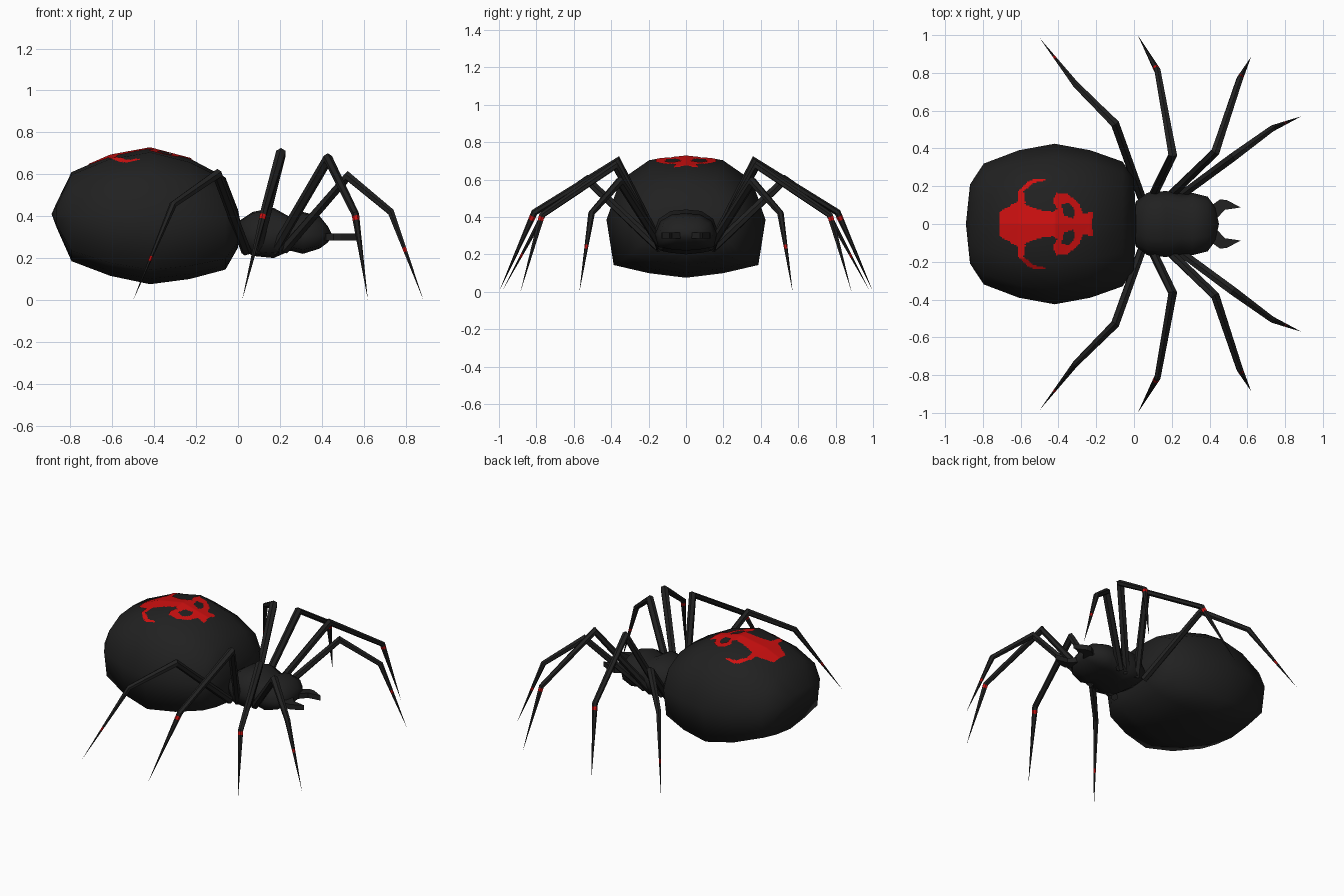
import bpy, bmesh
from math import cos, sin, pi
from mathutils import Vector
from mathutils.bvhtree import BVHTree

if "Cube" in bpy.data.objects:
    bpy.data.objects.remove(bpy.data.objects["Cube"])


def material(name, rgb):
    m = bpy.data.materials.new(name)
    m.diffuse_color = (*rgb, 1)
    m.use_nodes = True
    m.node_tree.nodes["Principled BSDF"].inputs["Base Color"].default_value = m.diffuse_color
    return m


BLACK = material("black shell", (0.015, 0.015, 0.015))
RED = material("red marking", (0.62, 0.005, 0.005))


def finish(bm, name, mats, smooth=False, recalc=True):
    if recalc:
        bmesh.ops.recalc_face_normals(bm, faces=bm.faces)
    for f in bm.faces:
        f.smooth = smooth
    me = bpy.data.meshes.new(name)
    bm.to_mesh(me)
    bm.free()
    for m in mats:
        me.materials.append(m)
    ob = bpy.data.objects.new(name, me)
    bpy.context.collection.objects.link(ob)
    return ob


def skin(bm, rings, start, end):
    """Bridge rings of points, closing each end to a single point."""
    vs = [[bm.verts.new(p) for p in r] for r in rings]
    n = len(vs[0])
    rows = []
    for a, b in zip(vs, vs[1:]):
        rows.append([bm.faces.new((a[i], a[(i + 1) % n], b[(i + 1) % n], b[i]))
                     for i in range(n)])
    for p, r in ((start, vs[0]), (end, vs[-1])):
        c = bm.verts.new(p)
        for i in range(n):
            bm.faces.new((c, r[i], r[(i + 1) % n]))
    return rows


# Half cross-section of the body: rounded above, boxy below
HALF = [(0, 1), (.46, .94), (.83, .62), (1, 0), (.91, -.78), (.47, -.92), (0, -1)]
PROFILE = HALF + [(-y, z) for y, z in HALF[-2:0:-1]]


def body(name, stations, start, end):
    """Stations are (x, half width, middle z, top z, bottom z)."""
    bm = bmesh.new()
    rings = [[(x, w * y, zc + z * ((zt - zc) if z > 0 else (zc - zb)))
              for y, z in PROFILE] for x, w, zc, zt, zb in stations]
    skin(bm, rings, start, end)
    return finish(bm, name, [BLACK], smooth=True)


# Abdomen
abdomen = body("abdomen", [
    (-.868, .21, .41, .46, .35), (-.795, .32, .41, .61, .185),
    (-.61, .39, .395, .69, .115), (-.42, .425, .385, .725, .075),
    (-.23, .39, .385, .675, .10), (-.06, .33, .38, .585, .145),
    (0, .24, .37, .43, .25)], (-.89, 0, .41), (.012, 0, .37))

# Thorax and head
body("thorax_and_head", [
    (.01, .12, .31, .38, .25), (.07, .165, .31, .42, .21),
    (.17, .175, .31, .44, .20), (.25, .16, .31, .395, .235),
    (.31, .165, .31, .42, .22), (.39, .145, .31, .40, .245),
    (.43, .09, .31, .35, .275)], (-.01, 0, .31), (.45, 0, .31))

# Fangs: flat hooked plates
FANG = [(.38, .03), (.38, .11), (.42, .105), (.455, .13), (.49, .127),
        (.565, .088), (.515, .08), (.48, .075), (.44, .03)]
for side, s in (("left", 1), ("right", -1)):
    bm = bmesh.new()
    f = bm.faces.new([bm.verts.new((x, s * y, .284)) for x, y in FANG])
    ext = bmesh.ops.extrude_face_region(bm, geom=[f])["geom"]
    bmesh.ops.translate(bm, vec=(0, 0, .034),
                        verts=[v for v in ext if isinstance(v, bmesh.types.BMVert)])
    finish(bm, side + "_fang", [BLACK])

# Legs: hip, knee, ankle, tip, and where the red band sits on the lower segment
LEGS = {
    "rear": ((.04, .14, .23), (-.10, .53, .60), (-.31, .74, .455), (-.50, .985, 0), .57),
    "mid_rear": ((.09, .13, .23), (.205, .365, .70), (.125, .81, .425), (.02, 1, 0), .07),
    "mid_front": ((.17, .13, .23), (.43, .38, .675), (.56, .77, .41), (.62, .885, 0), .05),
    "front": ((.22, .13, .24), (.525, .355, .59), (.73, .505, .42), (.885, .57, 0), .43),
}


def leg(name, hip, knee, ankle, tip, t, s):
    hip, knee, ankle, tip = (Vector((p[0], s * p[1], p[2])) for p in (hip, knee, ankle, tip))
    pts = [hip, knee, ankle, ankle.lerp(tip, t - .025), ankle.lerp(tip, t + .025), tip]
    radii = [.024, .026, .018, .018 * (1.025 - t), .018 * (.975 - t)]
    rings = []
    for i, r in enumerate(radii):
        d = (pts[i + 1] - pts[i]).normalized()
        if i:
            d = (d + (pts[i] - pts[i - 1]).normalized()).normalized()
        side = (tip - hip).cross(Vector((0, 0, 1))).normalized()
        side = (side - d * side.dot(d)).normalized()
        up = d.cross(side)
        rings.append([pts[i] + r * (cos(a) * side + sin(a) * up)
                      for a in (pi / 6 + k * pi / 3 for k in range(6))])
    bm = bmesh.new()
    rows = skin(bm, rings, hip, tip)
    for f in rows[3]:
        f.material_index = 1
    finish(bm, name, [BLACK, RED])


for key, spec in LEGS.items():
    for side, s in (("left", 1), ("right", -1)):
        leg(f"{key}_{side}_leg", *spec, s)

# Red back marking: thin tiles laid on the abdomen inside a mirrored outline
SHAPE = [(-.71, -.01), (-.71, .065), (-.60, .13), (-.57, .10), (-.50, .075), (-.43, .065),
         (-.405, .08), (-.43, .12), (-.41, .165), (-.35, .16), (-.29, .105),
         (-.27, .055), (-.215, .065), (-.225, -.01)]
HOLE = [(-.385, .10), (-.345, .115), (-.31, .07), (-.32, .03), (-.37, .045)]
HORN = [(-.61, .11), (-.615, .17), (-.57, .22), (-.53, .24), (-.47, .24),
        (-.47, .23), (-.53, .217), (-.585, .175), (-.575, .11)]


def inside(x, y, poly):
    hit = False
    for (x0, y0), (x1, y1) in zip(poly, poly[1:] + poly[:1]):
        if (y0 > y) != (y1 > y) and x < x0 + (y - y0) * (x1 - x0) / (y1 - y0):
            hit = not hit
    return hit


src = bmesh.new()
src.from_mesh(abdomen.data)
tree = BVHTree.FromBMesh(src)
STEP = .007
bm = bmesh.new()
cache = {}


def drop(i, j):
    if (i, j) not in cache:
        p = Vector((-.72 + i * STEP, j * STEP, 2))
        hit = tree.ray_cast(p, Vector((0, 0, -1)))[0]
        cache[i, j] = bm.verts.new(hit + Vector((0, 0, .004)))
    return cache[i, j]


for i in range(75):
    for j in range(-36, 36):
        x, y = -.72 + (i + .5) * STEP, abs((j + .5) * STEP)
        if (inside(x, y, SHAPE) and not inside(x, y, HOLE)) or inside(x, y, HORN):
            bm.faces.new((drop(i, j), drop(i + 1, j), drop(i + 1, j + 1), drop(i, j + 1)))
src.free()
finish(bm, "back_marking", [RED], smooth=True, recalc=False)
